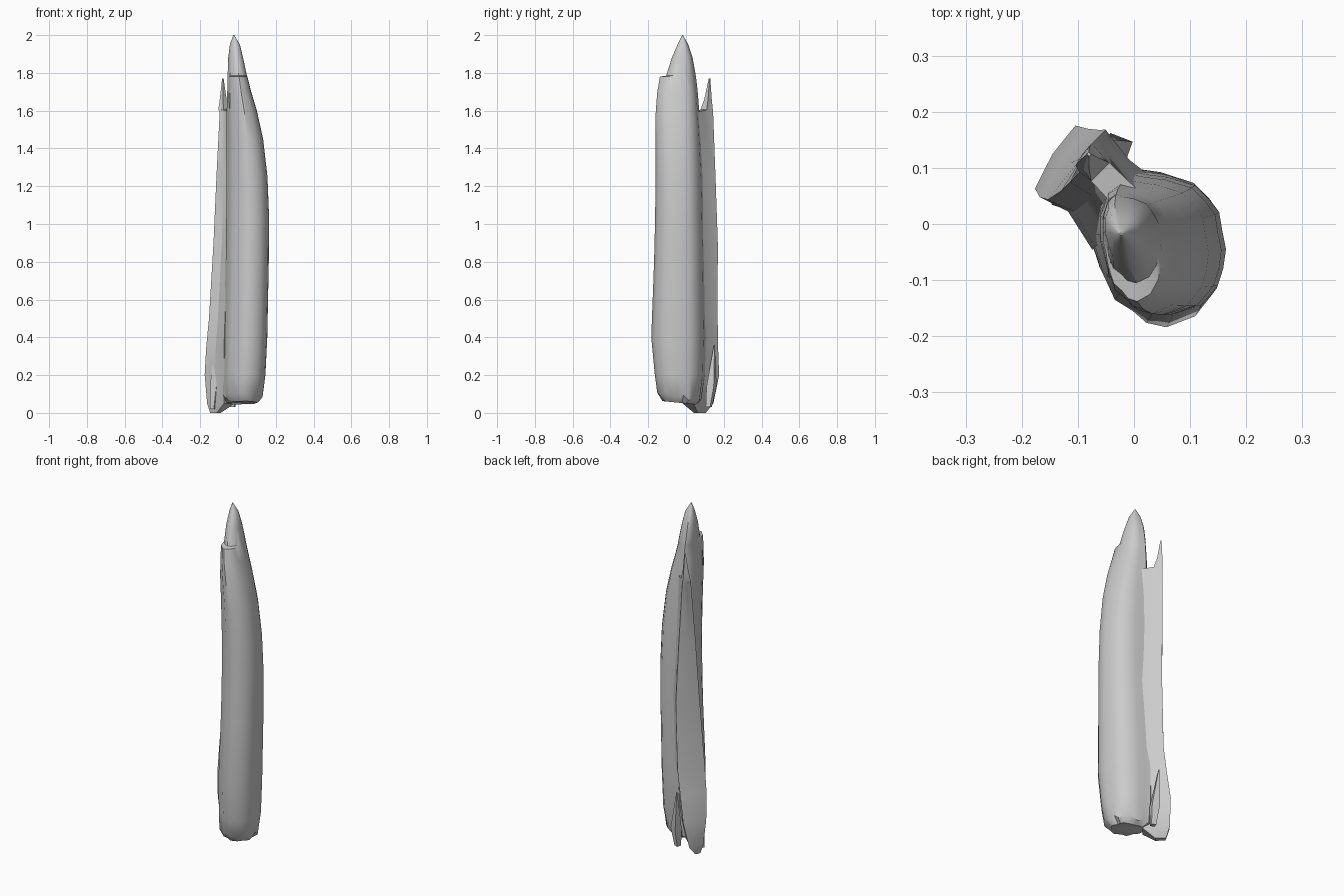
import bpy, bmesh, math
from mathutils import Vector

cube = bpy.data.objects.get("Cube")
if cube:
    bpy.data.objects.remove(cube, do_unlink=True)

grey = bpy.data.materials.new("pale grey")
grey.use_nodes = True
colour = (0.6, 0.6, 0.6, 1)
grey.diffuse_color = colour
bsdf = next(n for n in grey.node_tree.nodes if n.type == 'BSDF_PRINCIPLED')
bsdf.inputs["Base Color"].default_value = colour
bsdf.inputs["Roughness"].default_value = 0.8


def loft(name, rings, angle=35):
    """Skin a closed solid over rings that share one point count."""
    bm = bmesh.new()
    loops = [[bm.verts.new(p) for p in ring] for ring in rings]
    n = len(loops[0])
    for a, b in zip(loops, loops[1:]):
        for i in range(n):
            j = (i + 1) % n
            bm.faces.new((a[i], a[j], b[j], b[i]))
    bm.faces.new(loops[0])
    bm.faces.new(loops[-1])
    bmesh.ops.recalc_face_normals(bm, faces=bm.faces)
    mesh = bpy.data.meshes.new(name)
    bm.to_mesh(mesh)
    bm.free()
    mesh.materials.append(grey)
    obj = bpy.data.objects.new(name, mesh)
    bpy.context.collection.objects.link(obj)
    bpy.ops.object.select_all(action='DESELECT')
    obj.select_set(True)
    bpy.context.view_layer.objects.active = obj
    bpy.ops.object.shade_smooth_by_angle(angle=math.radians(angle))
    return obj


def diagonal(v, u, z):
    """v runs along the broken face, u points out of it (left rear corner)."""
    return Vector(((v - u) / math.sqrt(2), (v + u) / math.sqrt(2), z))


# Main shaft: one rounded, slightly fluted outline fitted to each level
outline = [(-0.01, 0.12), (0.02, 0.113), (0.06, 0.107), (0.11, 0.09), (0.135, 0.062),
           (0.153, 0.035), (0.158, 0.0), (0.165, -0.04), (0.16, -0.08), (0.15, -0.115),
           (0.12, -0.155), (0.07, -0.175), (0.035, -0.167), (0.012, -0.146),
           (-0.02, -0.125), (-0.04, -0.08), (-0.048, -0.05), (-0.06, -0.01),
           (-0.06, 0.05), (-0.04, 0.1)]
# z, x min, x max, y min, y max
levels = [(0.10, -0.08, 0.130, -0.152, 0.08),
          (0.20, -0.08, 0.145, -0.165, 0.10),
          (0.40, -0.075, 0.155, -0.184, 0.105),
          (0.80, -0.065, 0.163, -0.169, 0.10),
          (1.05, -0.062, 0.164, -0.163, 0.095),
          (1.25, -0.06, 0.156, -0.162, 0.09),
          (1.45, -0.06, 0.133, -0.162, 0.08),
          (1.60, -0.06, 0.100, -0.160, 0.07),
          (1.70, -0.057, 0.07, -0.152, 0.062),
          (1.78, -0.055, 0.050, -0.138, 0.053),
          (1.785, -0.055, 0.047, -0.105, 0.052),
          (1.88, -0.052, 0.027, -0.075, 0.035),
          (1.95, -0.043, 0.010, -0.045, 0.012),
          (2.00, -0.025, -0.020, -0.020, -0.016)]


def fit(level):
    z, x0, x1, y0, y1 = level
    return [Vector((x0 + (x + 0.06) / 0.225 * (x1 - x0),
                    y0 + (y + 0.175) / 0.295 * (y1 - y0), z)) for x, y in outline]


rings = [fit(lv) for lv in levels]
# Sloping, chipped underside
for i, p in enumerate(rings[0]):
    p.z = 0.105 - 0.16 * (p.y + 0.152) + 0.012 * math.sin(i * 2.3)
centre = sum(rings[0], Vector()) / len(outline)
under = []
for i, p in enumerate(rings[0]):
    q = centre.lerp(p, 0.72 + 0.06 * math.sin(i * 1.9))
    q.z = 0.06 - 0.1 * (q.y + 0.1)
    under.append(q)
loft("main_shaft", [under] + rings)

# Split-off rear slab with a flat broken face: z, v start, v end, u outer, u inner
slab = [(0.00, -0.050, -0.020, 0.168, 0.110),
        (0.05, -0.065, 0.015, 0.190, 0.040),
        (0.20, -0.080, 0.050, 0.198, 0.020),
        (0.35, -0.085, 0.062, 0.178, 0.020),
        (0.50, -0.078, 0.075, 0.162, 0.020),
        (0.90, -0.050, 0.083, 0.155, 0.020),
        (1.25, -0.028, 0.066, 0.155, 0.020),
        (1.59, -0.003, 0.048, 0.155, 0.025),
        (1.605, 0.000, 0.046, 0.155, 0.108),
        (1.66, 0.012, 0.040, 0.153, 0.125),
        (1.77, 0.028, 0.034, 0.148, 0.142)]
slab_rings = []
for z, v0, v1, uo, ui in slab:
    mid, depth = (uo + ui) / 2, uo - ui
    slab_rings.append([diagonal(v0, uo - 0.16 * depth, z), diagonal((v0 + v1) / 2, uo - 0.04 * depth, z),
                       diagonal(v1, uo, z),
                       diagonal(v1 - 0.06 * (v1 - v0), mid, z), diagonal(v1, ui, z),
                       diagonal(v0, ui, z), diagonal(v0 + 0.12 * (v1 - v0), mid, z)])
loft("rear_slab", slab_rings, 25)


# Thin splinters standing off the broken edges
def splinter(name, path, radius):
    rings = []
    for k, (x, y, z) in enumerate(path):
        r = radius * (0.6, 1.0, 0.08)[k]
        rings.append([Vector((x + r * math.cos(a), y + r * math.sin(a), z))
                      for a in (0.4, 2.0, 3.6, 5.2)])
    loft(name, rings, 20)


splinter("base_splinter_side", [(-0.135, 0.045, 0.02), (-0.125, 0.045, 0.15), (-0.125, 0.04, 0.38)], 0.024)
splinter("base_splinter_rear", [(-0.03, 0.12, 0.03), (-0.03, 0.135, 0.14), (-0.045, 0.15, 0.36)], 0.03)
splinter("front_top_splinter", [(-0.025, -0.09, 1.52), (-0.03, -0.085, 1.66), (-0.04, -0.065, 1.80)], 0.02)
